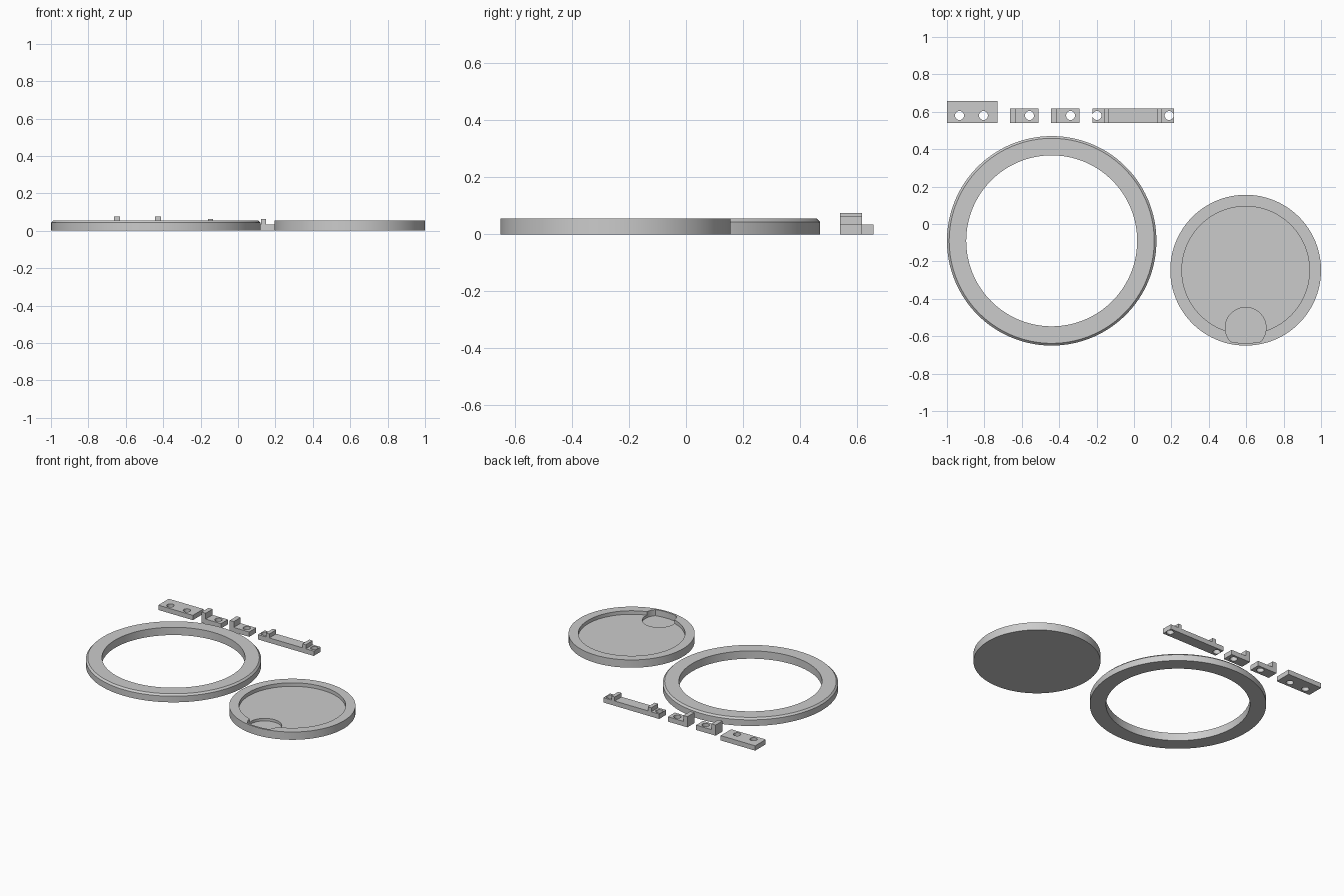
import bpy
import bmesh
from math import cos, sin, tau

cube = bpy.data.objects.get("Cube")
if cube:
    bpy.data.objects.remove(cube, do_unlink=True)

grey = bpy.data.materials.new("plain grey")
grey.use_nodes = True
grey.diffuse_color = (0.6, 0.6, 0.6, 1)
grey.node_tree.nodes["Principled BSDF"].inputs["Base Color"].default_value = (0.6, 0.6, 0.6, 1)


def finish(name, bm):
    bmesh.ops.remove_doubles(bm, verts=bm.verts, dist=1e-6)
    bmesh.ops.recalc_face_normals(bm, faces=bm.faces)
    mesh = bpy.data.meshes.new(name)
    bm.to_mesh(mesh)
    bm.free()
    mesh.materials.append(grey)
    obj = bpy.data.objects.new(name, mesh)
    bpy.context.collection.objects.link(obj)
    return obj


def lathe(name, profile, centre, closed=False, steps=160):
    """Turn an (r, z) profile around a vertical axis at centre."""
    bm = bmesh.new()
    rings = []
    for r, z in profile:
        rings.append([bm.verts.new((centre[0] + r * cos(tau * i / steps),
                                    centre[1] + r * sin(tau * i / steps), z))
                      for i in range(steps)])
    pairs = list(zip(rings, rings[1:]))
    if closed:
        pairs.append((rings[-1], rings[0]))
    else:
        bm.faces.new(rings[0])
        bm.faces.new(rings[-1])
    for a, b in pairs:
        for i in range(steps):
            j = (i + 1) % steps
            bm.faces.new((a[i], a[j], b[j], b[i]))
    return finish(name, bm)


def cylinder(name, radius, centre, z0, z1, steps=48):
    return lathe(name, [(radius, z0), (radius, z1)], centre, steps=steps)


def boolean(obj, cutter, operation="DIFFERENCE"):
    """Apply a boolean and discard its cutter."""
    mod = obj.modifiers.new("cut", "BOOLEAN")
    mod.operation = operation
    mod.solver = "EXACT"
    mod.object = cutter
    bpy.context.view_layer.objects.active = obj
    bpy.ops.object.modifier_apply(modifier=mod.name)
    bpy.data.objects.remove(cutter, do_unlink=True)


def bracket(name, outline, y0, y1, holes):
    """Extrude an (x, z) outline along y and drill vertical screw holes."""
    bm = bmesh.new()
    face = bm.faces.new([bm.verts.new((x, y0, z)) for x, z in outline])
    out = bmesh.ops.extrude_face_region(bm, geom=[face])
    moved = [v for v in out["geom"] if isinstance(v, bmesh.types.BMVert)]
    bmesh.ops.translate(bm, verts=moved, vec=(0, y1 - y0, 0))
    obj = finish(name, bm)
    for x in holes:
        boolean(obj, cylinder("drill", 0.024, (x, 0.58), -0.05, 0.15))
    return obj


H = 0.055    # height of the round parts
B = 0.034    # thickness of the bracket bases
parts = []

# Open ring with a chamfered outer top edge
parts.append(lathe("bezel_ring", [(0.457, 0), (0.56, 0), (0.56, H - 0.012),
                                  (0.548, H), (0.457, H)], (-0.44, -0.09), closed=True))

# Shallow dish with a deeper finger notch that stops just inside the rim
dish_at = (0.597, -0.247)
dish = lathe("round_dish", [(0.403, 0), (0.403, H), (0.341, H), (0.341, 0.03)], dish_at)
notch = cylinder("notch", 0.109, (0.597, -0.555), 0.012, 0.1, steps=80)
boolean(notch, cylinder("notch_limit", 0.39, dish_at, -0.1, 0.2, steps=160), "INTERSECT")
boolean(dish, notch)
parts.append(dish)

# Flat plate with two screw holes
parts.append(bracket("flat_plate", [(-1, 0), (-0.73, 0), (-0.73, B), (-1, B)],
                     0.54, 0.657, (-0.933, -0.805)))

# Two small angle brackets
for name, x in (("left_angle_bracket", -0.663), ("right_angle_bracket", -0.443)):
    parts.append(bracket(name, [(x, 0), (x + 0.152, 0), (x + 0.152, B), (x + 0.032, B),
                                (x + 0.032, 0.075), (x, 0.075)], 0.54, 0.617, (x + 0.104,)))

# Long bracket with an upright near each end
half = [(0.218, 0), (0.218, B), (0.156, B), (0.156, 0.062), (0.129, 0.062), (0.129, B)]
mid = -0.005
outline = [(mid + x, z) for x, z in half] + [(mid - x, z) for x, z in reversed(half)]
parts.append(bracket("long_bracket", outline, 0.54, 0.617, (mid - 0.193, mid + 0.193)))

bpy.ops.object.select_all(action="DESELECT")
for obj in parts:
    obj.select_set(True)
bpy.context.view_layer.objects.active = parts[0]
bpy.ops.object.shade_smooth_by_angle()
